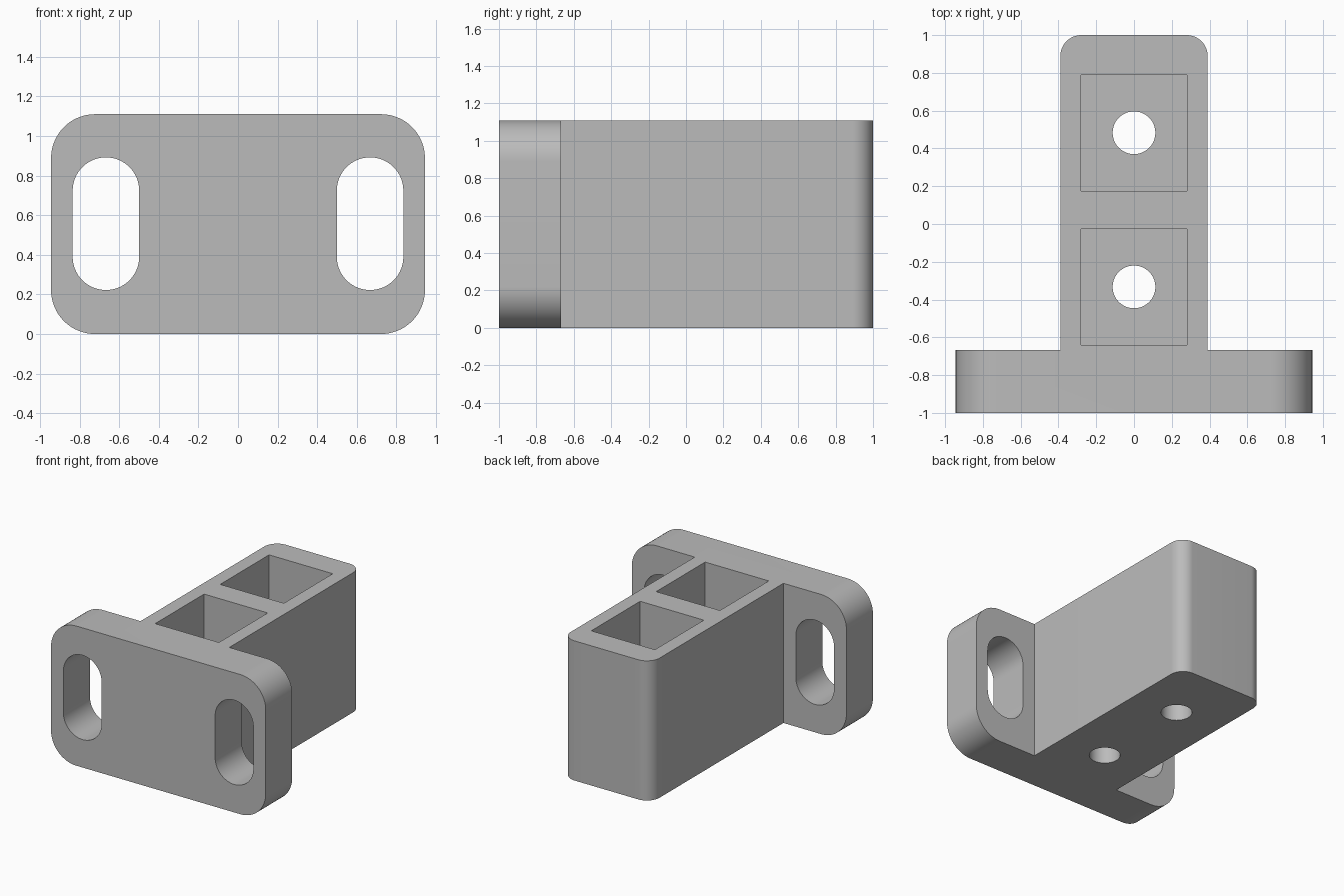
import bpy, bmesh
from math import pi, cos, sin, radians
from mathutils import Matrix

cube = bpy.data.objects.get("Cube")
if cube:
    bpy.data.objects.remove(cube, do_unlink=True)

HEIGHT = 1.11
FLOOR = 0.22

grey = bpy.data.materials.new("mid grey")
grey.use_nodes = True
colour = (0.5, 0.5, 0.5, 1)
grey.diffuse_color = colour
grey.node_tree.nodes["Principled BSDF"].inputs["Base Color"].default_value = colour


def rounded(u0, u1, v0, v1, radii, steps=16):
    """Rectangle outline; radii start at the high-u, high-v corner, anticlockwise."""
    corners = [(u1, v1, -1, -1), (u0, v1, 1, -1), (u0, v0, 1, 1), (u1, v0, -1, 1)]
    points = []
    for i, ((u, v, su, sv), r) in enumerate(zip(corners, radii)):
        if r == 0:
            points.append((u, v))
            continue
        for k in range(steps + 1):
            a = (i + k / steps) * pi / 2
            points.append((u + su * r + r * cos(a), v + sv * r + r * sin(a)))
    return points


def prism(name, outline, low, high, along_y=False):
    """Extrude an outline along z, or along y when the outline lies in xz."""
    bm = bmesh.new()
    face = bm.faces.new([bm.verts.new((u, v, low)) for u, v in outline])
    top = bmesh.ops.extrude_face_region(bm, geom=[face])["geom"]
    bmesh.ops.translate(bm, vec=(0, 0, high - low),
                        verts=[g for g in top if isinstance(g, bmesh.types.BMVert)])
    if along_y:
        bm.transform(Matrix(((1, 0, 0, 0), (0, 0, 1, 0), (0, 1, 0, 0), (0, 0, 0, 1))))
    bmesh.ops.recalc_face_normals(bm, faces=bm.faces)
    mesh = bpy.data.meshes.new(name)
    bm.to_mesh(mesh)
    bm.free()
    mesh.materials.append(grey)
    obj = bpy.data.objects.new(name, mesh)
    bpy.context.collection.objects.link(obj)
    return obj


def combine(target, tool, operation):
    bpy.context.view_layer.objects.active = target
    mod = target.modifiers.new(tool.name, "BOOLEAN")
    mod.operation, mod.solver, mod.object = operation, "EXACT", tool
    bpy.ops.object.modifier_apply(modifier=mod.name)
    bpy.data.objects.remove(tool, do_unlink=True)


# Upright mounting plate joined to the rear block
bracket = prism("mounting_bracket",
                rounded(-0.944, 0.944, 0, HEIGHT, [0.222] * 4), -1, -0.667, True)
block = prism("rear_block",
              rounded(-0.39, 0.39, -0.85, 1, [0.111, 0.111, 0, 0]), 0, HEIGHT)
combine(bracket, block, "UNION")

# Slots through the plate
for side in (-1, 1):
    x = side * 0.667
    slot = prism("slot_cutter",
                 rounded(x - 0.168, x + 0.168, 0.222, 0.892, [0.168] * 4), -1.2, -0.5, True)
    combine(bracket, slot, "DIFFERENCE")

# Square pockets open at the top, each with a round hole in its floor
for y in (-0.333, 0.483):
    pocket = prism("pocket_cutter",
                   rounded(-0.28, 0.28, y - 0.307, y + 0.307, [0] * 4), FLOOR, HEIGHT + 0.2)
    combine(bracket, pocket, "DIFFERENCE")
    hole = prism("hole_cutter",
                 rounded(-0.113, 0.113, y - 0.113, y + 0.113, [0.113] * 4), -0.2, FLOOR + 0.1)
    combine(bracket, hole, "DIFFERENCE")

# Tidy coincident points, then smooth the rounds while keeping edges sharp
bm = bmesh.new()
bm.from_mesh(bracket.data)
bmesh.ops.remove_doubles(bm, verts=bm.verts, dist=0.0002)
bm.to_mesh(bracket.data)
bm.free()
bpy.ops.object.select_all(action="DESELECT")
bracket.select_set(True)
bpy.context.view_layer.objects.active = bracket
bpy.ops.object.shade_smooth_by_angle(angle=radians(30))
